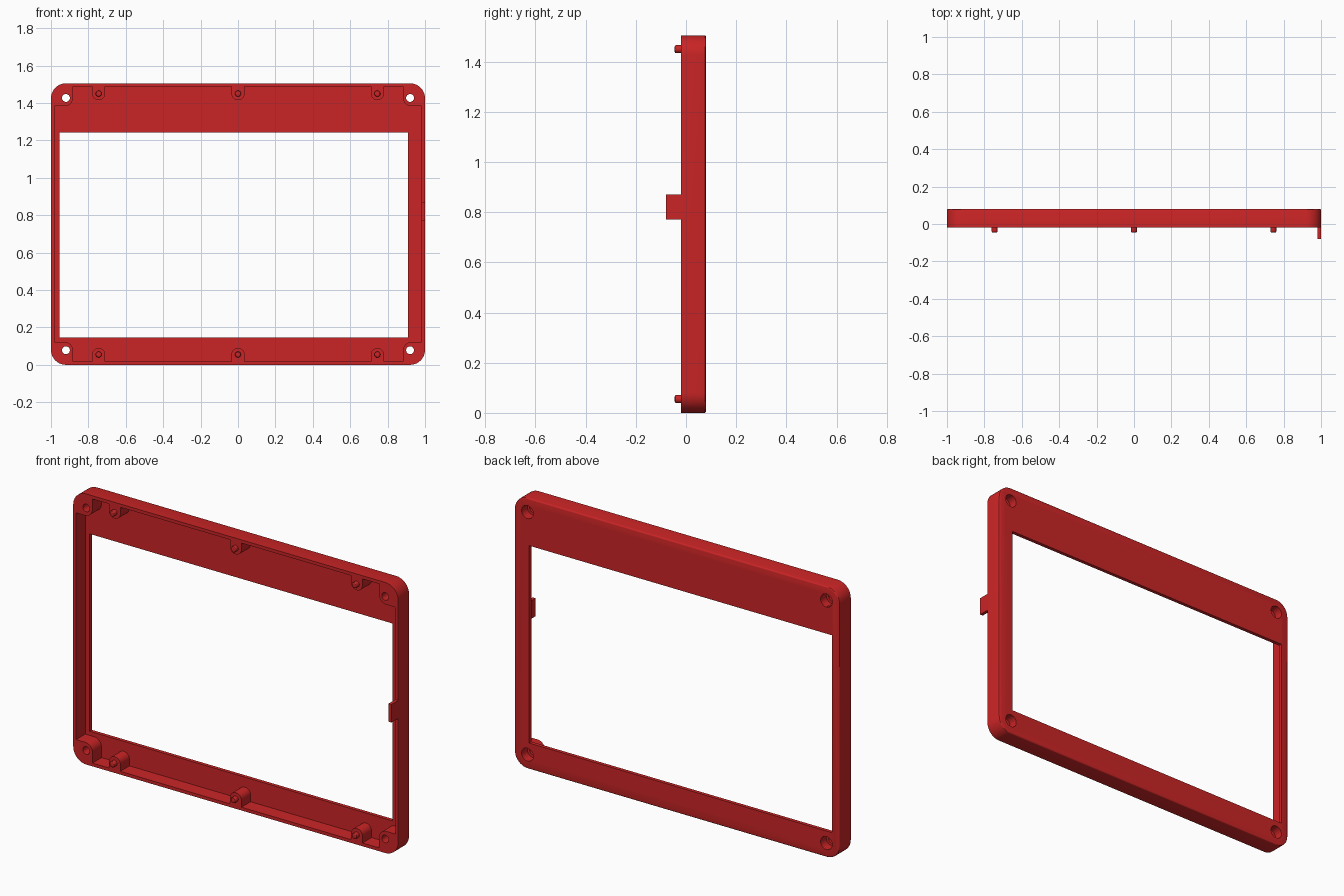
import bpy, bmesh, math

if "Cube" in bpy.data.objects:
    bpy.data.objects.remove(bpy.data.objects["Cube"])

H = 1.505                      # frame height
FRONT, BACK = -0.02, 0.08      # frame depth range
WALL = 0.018
POST_X = (-0.745, 0.0, 0.745)
POST_Z = 0.055

red = bpy.data.materials.new("red plastic")
red.diffuse_color = (0.60, 0.018, 0.019, 1)
red.use_nodes = True
red.node_tree.nodes["Principled BSDF"].inputs["Base Color"].default_value = red.diffuse_color


def arc(cx, cz, r, a0, a1, n=10):
    return [(cx + r * math.cos(math.radians(a0 + (a1 - a0) * i / n)),
             cz + r * math.sin(math.radians(a0 + (a1 - a0) * i / n))) for i in range(n + 1)]


def circle(cx, cz, r, n=32):
    return arc(cx, cz, r, 0, 360, n)[:-1]


def prism(name, pts, y0, y1, bevel_y=None, width=0.0):
    """Extrude an x/z outline from y0 to y1, optionally rounding the rim at bevel_y."""
    bm = bmesh.new()
    face = bm.faces.new([bm.verts.new((x, y0, z)) for x, z in pts])
    ext = bmesh.ops.extrude_face_region(bm, geom=[face])
    for v in ext["geom"]:
        if isinstance(v, bmesh.types.BMVert):
            v.co.y = y1
    bmesh.ops.recalc_face_normals(bm, faces=bm.faces)
    if bevel_y is not None:
        rim = [e for e in bm.edges if all(abs(v.co.y - bevel_y) < 1e-5 for v in e.verts)]
        bmesh.ops.bevel(bm, geom=rim, offset=width, segments=3, profile=0.5, affect='EDGES')
    me = bpy.data.meshes.new(name)
    bm.to_mesh(me)
    bm.free()
    me.materials.append(red)
    ob = bpy.data.objects.new(name, me)
    bpy.context.collection.objects.link(ob)
    return ob


def rect(x0, x1, z0, z1):
    return [(x0, z0), (x1, z0), (x1, z1), (x0, z1)]


def smooth(ob):
    bpy.ops.object.select_all(action='DESELECT')
    ob.select_set(True)
    bpy.context.view_layer.objects.active = ob
    bpy.ops.object.shade_smooth_by_angle(angle=math.radians(30))


# Outer slab with rounded corners and a softened back rim
R = 0.08
outline = (arc(-1 + R, R, R, 180, 270) + arc(1 - R, R, R, 270, 360)
           + arc(1 - R, H - R, R, 0, 90) + arc(-1 + R, H - R, R, 90, 180))
frame = prism("frame", outline, FRONT, BACK, BACK, 0.007)

# Cavity outline that leaves corner bosses and rounded screw posts standing
BX, BZ, BR = 0.882, 0.122, 0.045
boss = [(-1 + WALL, BZ)] + arc(-BX - BR, BZ - BR, BR, 90, 0) + [(-BX, WALL)]
half = list(boss)
for px in POST_X:
    half += [(px - 0.035, WALL)] + arc(px, POST_Z, 0.035, 180, 0, 14) + [(px + 0.035, WALL)]
half += [(-x, z) for x, z in reversed(boss)]
cavity = half + [(-x, H - z) for x, z in half]

# Cutters: cavity, screen opening, screw holes with counterbores
cutters = [prism("cavity_cutter", cavity, FRONT - 0.05, 0.06),
           prism("opening_cutter", rect(-0.955, 0.91, 0.145, 1.243), 0.03, BACK + 0.05)]
for x in (-0.92, 0.92):
    for z in (0.078, H - 0.078):
        cutters.append(prism("hole_cutter", circle(x, z, 0.021), FRONT - 0.05, BACK + 0.05))
        cutters.append(prism("counterbore_cutter", circle(x, z, 0.036), 0.03, BACK + 0.05))

bpy.context.view_layer.objects.active = frame
for c in cutters:
    c.hide_render = True
    mod = frame.modifiers.new(c.name, 'BOOLEAN')
    mod.operation, mod.solver, mod.object = 'DIFFERENCE', 'EXACT', c
    bpy.ops.object.modifier_apply(modifier=mod.name)
for c in cutters:
    bpy.data.objects.remove(c)
smooth(frame)

# Locating pegs on the screw posts
for x in POST_X:
    for z in (POST_Z, H - POST_Z):
        smooth(prism("peg", circle(x, z, 0.016, 24), -0.045, FRONT + 0.005, -0.045, 0.006))

# Latch tab on the right wall
prism("latch_tab", rect(1 - WALL, 1.0, 0.77, 0.87), -0.08, FRONT)
